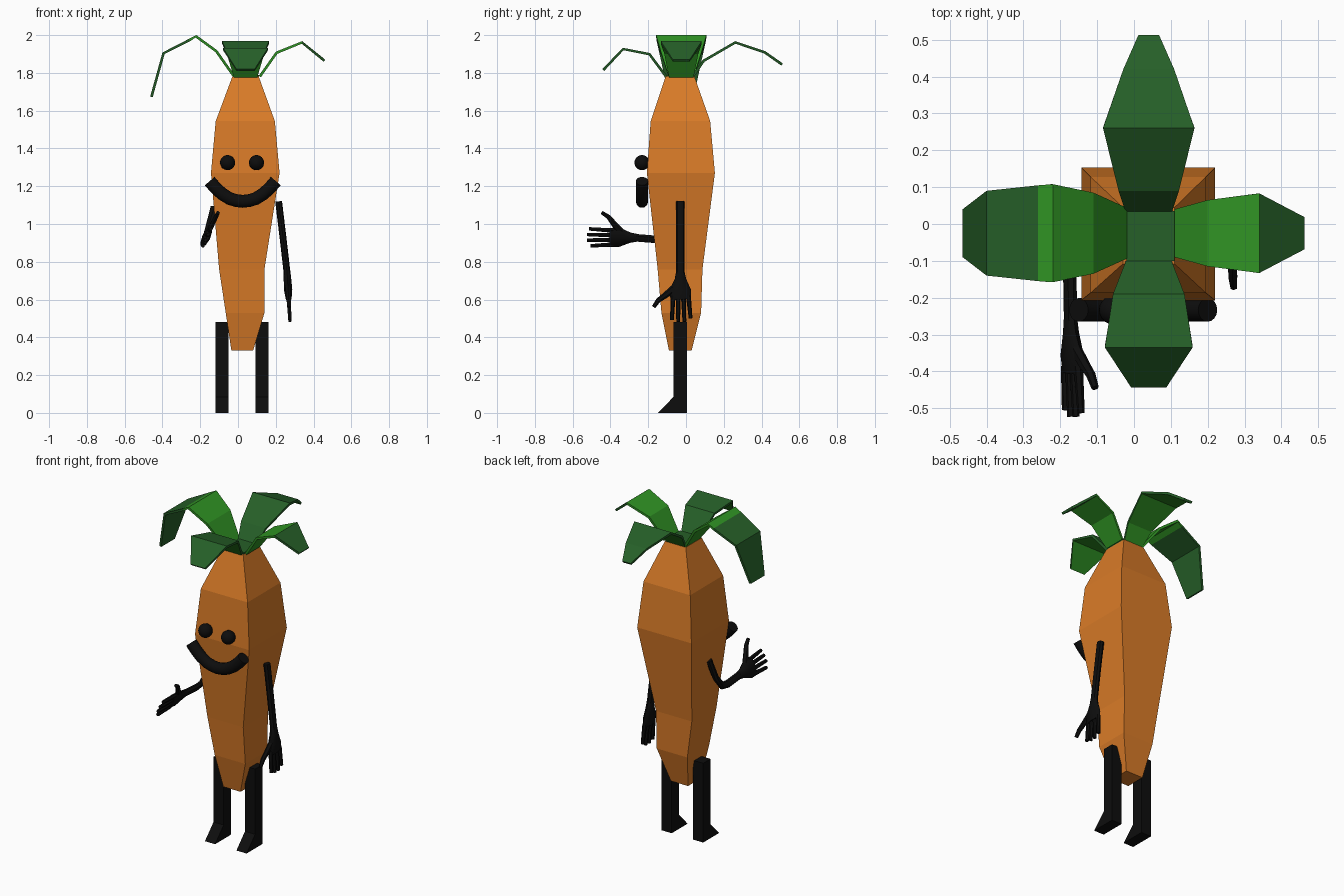
import bpy, bmesh, math
from mathutils import Vector as V

if "Cube" in bpy.data.objects:
    bpy.data.objects.remove(bpy.data.objects["Cube"])


def material(name, rgb):
    m = bpy.data.materials.new(name)
    m.diffuse_color = (*rgb, 1)
    m.use_nodes = True
    m.node_tree.nodes["Principled BSDF"].inputs["Base Color"].default_value = m.diffuse_color
    return m


ORANGE = material("carrot orange", (0.70, 0.20, 0.021))
BLACK = material("black", (0.004, 0.004, 0.004))
LIGHT = material("light green", (0.03, 0.30, 0.018))
DARK = material("dark green", (0.019, 0.115, 0.021))


def loft(bm, rings, rule=lambda seg, side: 0):
    """Skin a list of equal-length rings and cap both ends."""
    vs = [[bm.verts.new(p) for p in r] for r in rings]
    n = len(vs[0])
    for i in range(len(vs) - 1):
        for j in range(n):
            k = (j + 1) % n
            f = bm.faces.new((vs[i][j], vs[i][k], vs[i + 1][k], vs[i + 1][j]))
            f.material_index = rule(i, j)
    bm.faces.new(vs[0][::-1])
    bm.faces.new(vs[-1]).material_index = rule(len(vs) - 2, 0)


def tube(bm, path, radii, ref, sides=8):
    """Elliptical tube; each radius is (along the ref side, across it)."""
    path = [V(p) for p in path]
    rings = []
    for i, p in enumerate(path):
        t = (path[min(i + 1, len(path) - 1)] - path[max(i - 1, 0)]).normalized()
        v = t.cross(V(ref)).normalized()
        u = v.cross(t)
        a, b = radii[i]
        rings.append([p + u * a * math.cos(2 * math.pi * k / sides)
                      + v * b * math.sin(2 * math.pi * k / sides) for k in range(sides)])
    loft(bm, rings)


def finish(name, bm, mats, smooth=False):
    bmesh.ops.recalc_face_normals(bm, faces=bm.faces)
    me = bpy.data.meshes.new(name)
    bm.to_mesh(me)
    bm.free()
    for m in mats:
        me.materials.append(m)
    ob = bpy.data.objects.new(name, me)
    bpy.context.collection.objects.link(ob)
    if smooth:
        bpy.ops.object.select_all(action='DESELECT')
        bpy.context.view_layer.objects.active = ob
        ob.select_set(True)
        bpy.ops.object.shade_smooth_by_angle(angle=math.radians(40))
    return ob


# Carrot body: z, x range, y range
body = [(0.33, -0.035, 0.08, -0.09, 0.03), (0.53, -0.065, 0.14, -0.13, 0.08),
        (0.76, -0.10, 0.14, -0.15, 0.087), (1.27, -0.143, 0.22, -0.207, 0.153),
        (1.545, -0.118, 0.195, -0.187, 0.128), (1.78, -0.03, 0.11, -0.108, 0.045)]
bm = bmesh.new()
loft(bm, [[(a, c, z), (b, c, z), (b, d, z), (a, d, z)] for z, a, b, c, d in body])
finish("body", bm, [ORANGE])

# Leaf crown plate
bm = bmesh.new()
loft(bm, [[(-0.02, -0.10, z), (0.11, -0.10, z), (0.11, 0.035, z), (-0.02, 0.035, z)]
          for z in (1.775, 1.79)])
finish("crown_plate", bm, [DARK])


# Leaves: each point is distance along the axis, height, half width
def leaf(name, axis, pts, rule, thick=0.014):
    rings = []
    for i, (r, z, h) in enumerate(pts):
        p, q = pts[max(i - 1, 0)], pts[min(i + 1, len(pts) - 1)]
        d = V((q[0] - p[0], q[1] - p[1])).normalized()
        n = V((-d.y, d.x)) * (1 if d.x > 0 else -1) * thick
        ring = []
        for a, b, s in ((r, z, -h), (r, z, h), (r - n.x, z - n.y, h), (r - n.x, z - n.y, -h)):
            ring.append((a, -0.025 + s, b) if axis == 0 else (0.04 + s, a, b))
        rings.append(ring)
    bm = bmesh.new()
    loft(bm, rings, rule)
    finish(name, bm, [LIGHT, DARK])


def dark_top(seg, side):
    return 0 if side == 2 else 1


leaf("back_leaf", 1, [(0.03, 1.785, 0.062), (0.09, 1.87, 0.082), (0.26, 1.968, 0.124),
                      (0.42, 1.915, 0.069), (0.513, 1.85, 0.028)], dark_top)
leaf("front_leaf", 1, [(-0.10, 1.785, 0.062), (-0.19, 1.905, 0.097), (-0.335, 1.933, 0.119),
                       (-0.443, 1.82, 0.048)], dark_top)
leaf("right_leaf", 0, [(0.11, 1.785, 0.065), (0.2, 1.912, 0.09), (0.34, 1.968, 0.108),
                       (0.462, 1.87, 0.044)], lambda seg, side: int(seg == 2))
leaf("left_leaf", 0, [(-0.015, 1.785, 0.067), (-0.11, 1.92, 0.11), (-0.22, 2.0, 0.133),
                      (-0.26, 1.98, 0.13), (-0.4, 1.908, 0.115), (-0.465, 1.675, 0.065)],
     lambda seg, side: int(seg > 2))

# Eyes
for name, x in (("left_eye", -0.055), ("right_eye", 0.098)):
    bm = bmesh.new()
    bmesh.ops.create_uvsphere(bm, u_segments=20, v_segments=12, radius=0.04)
    bmesh.ops.translate(bm, verts=bm.verts, vec=(x, -0.233, 1.325))
    finish(name, bm, [BLACK], True)

# Smiling mouth
half = [(0.175, 1.227), (0.145, 1.192), (0.11, 1.16), (0.07, 1.135), (0.035, 1.124)]
pts = [(-a, z) for a, z in half] + [(0, 1.12)] + half[::-1]
bm = bmesh.new()
tube(bm, [(0.025 + a, -0.233, z) for a, z in pts], [(0.032, 0.034)] * len(pts), (0, 1, 0), 16)
finish("mouth", bm, [BLACK], True)


# Arms with hands
def arm(name, path, fwd, side):
    f, s, w = V(fwd).normalized(), V(side).normalized(), V(path[-1])
    bm = bmesh.new()
    tube(bm, path, [(0.022, 0.018)] * len(path), s)

    def at(a, b):
        return w + f * a + s * b
    # palm
    tube(bm, [at(-0.01, 0), at(0.03, 0), at(0.09, 0.003), at(0.14, 0)],
         [(0.022, 0.018), (0.03, 0.02), (0.058, 0.022), (0.054, 0.015)], s)
    # fingers
    for k, length in ((-1.5, 0.24), (-0.5, 0.258), (0.5, 0.258), (1.5, 0.248)):
        tube(bm, [at(0.12, k * 0.027), at(length, k * 0.033)],
             [(0.013, 0.013), (0.01, 0.01)], s, 6)
    # thumb
    tube(bm, [at(0.07, 0.02), at(0.12, 0.085), at(0.145, 0.12), at(0.18, 0.145)],
         [(0.022, 0.016), (0.016, 0.014), (0.013, 0.013), (0.01, 0.01)], f, 6)
    finish(name, bm, [BLACK], True)


arm("left_arm", [(-0.125, -0.04, 1.09), (-0.155, -0.065, 0.98), (-0.172, -0.10, 0.925),
                 (-0.174, -0.15, 0.918), (-0.172, -0.265, 0.927)], (0.03, -1, 0.01), (0.42, 0, 0.9))
arm("right_arm", [(0.215, -0.03, 1.12), (0.238, -0.03, 0.93), (0.26, -0.03, 0.74)],
    (0.06, 0.02, -1), (0, -1, 0))

# Legs with wedge feet
profile = [(0.004, 0), (-0.148, 0), (-0.066, 0.085), (-0.066, 0.48), (0.004, 0.48)]
for name, x in (("left_leg", -0.118), ("right_leg", 0.093)):
    bm = bmesh.new()
    loft(bm, [[(x + w, y, z) for y, z in profile] for w in (0, 0.068)])
    finish(name, bm, [BLACK])
